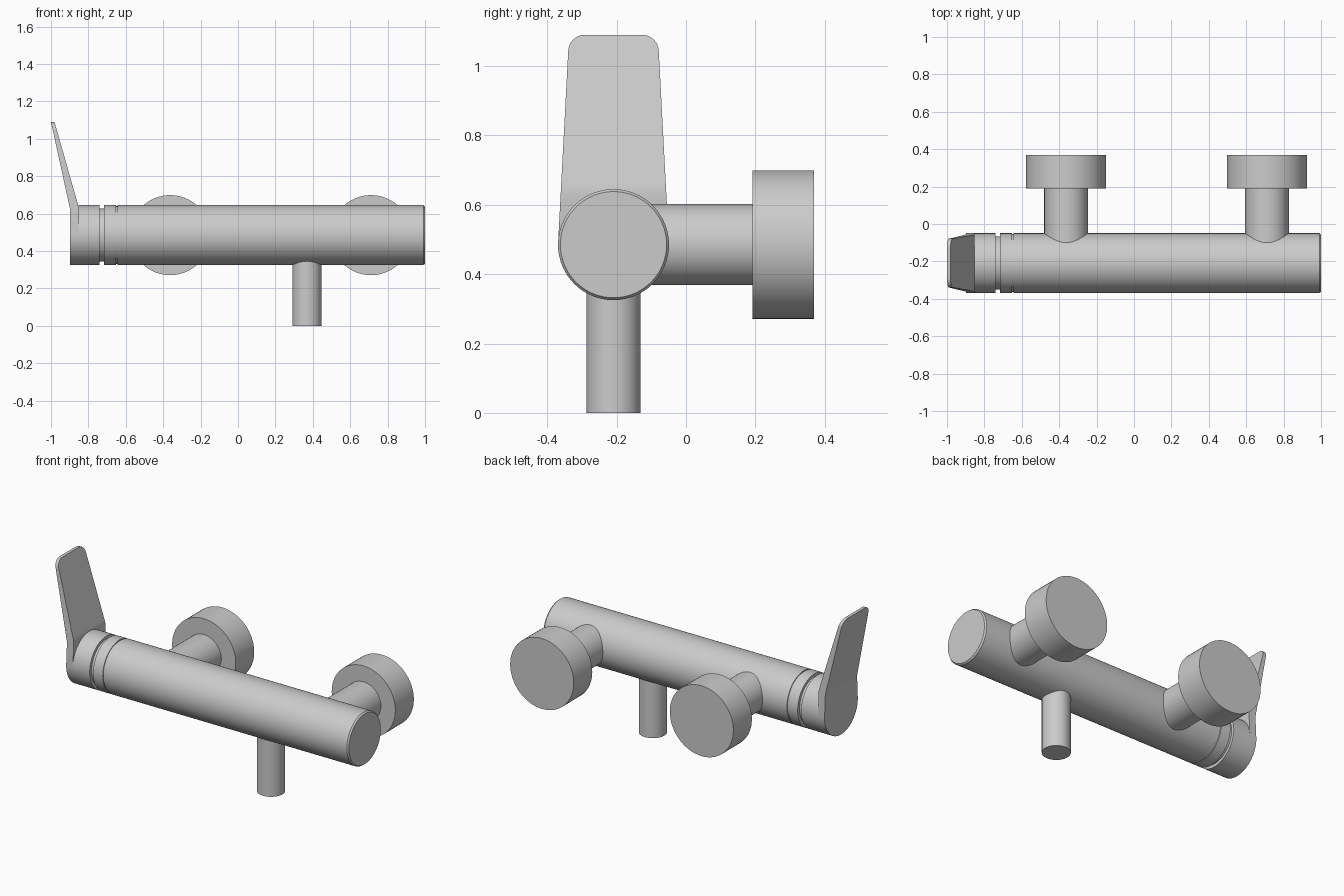
import bpy, bmesh, math
from mathutils import Vector

if "Cube" in bpy.data.objects:
    bpy.data.objects.remove(bpy.data.objects["Cube"])

CY, CZ, R = -0.209, 0.485, 0.16      # axis and radius of the main body


def finish(name, bm):
    bmesh.ops.recalc_face_normals(bm, faces=bm.faces)
    me = bpy.data.meshes.new(name)
    bm.to_mesh(me)
    bm.free()
    ob = bpy.data.objects.new(name, me)
    bpy.context.collection.objects.link(ob)
    bpy.ops.object.select_all(action='DESELECT')
    bpy.context.view_layer.objects.active = ob
    ob.select_set(True)
    bpy.ops.object.shade_smooth_by_angle(angle=math.radians(25))
    return ob


def skin(bm, rings):
    """Bridge equal-length closed rings of points and cap both ends."""
    vs = [[bm.verts.new(p) for p in ring] for ring in rings]
    n = len(vs[0])
    for a, b in zip(vs, vs[1:]):
        for i in range(n):
            j = (i + 1) % n
            bm.faces.new((a[i], a[j], b[j], b[i]))
    bm.faces.new(vs[0])
    bm.faces.new(vs[-1])


def lathe(name, origin, axis, profile, n=64):
    """Turn (distance, radius) points around an axis through origin."""
    o, ax = Vector(origin), Vector(axis)
    u = ax.orthogonal().normalized()
    w = ax.cross(u)
    bm = bmesh.new()
    skin(bm, [[o + ax * d + r * (u * math.cos(2 * math.pi * i / n) + w * math.sin(2 * math.pi * i / n))
               for i in range(n)] for d, r in profile])
    return finish(name, bm)


# Main tube with collar ring, fine seam and chamfered right end
lathe("mixer_body", (0, CY, CZ), (1, 0, 0), [
    (-0.741, 0.142), (-0.717, 0.142), (-0.717, R), (-0.652, R), (-0.652, 0.155),
    (-0.645, 0.155), (-0.645, R), (0.991, R), (1.0, 0.153)])

# Rotating cap behind the lever
lathe("handle_cap", (0, CY, CZ), (1, 0, 0), [(-0.853, R), (-0.74, R)])

# Lever: round disc at the bottom growing into a tapered, tilted blade
TOP, RC, HW = 1.09, 0.045, 0.128
rows = []
for i in range(1, 17):
    a = math.pi / 2 * i / 16
    rows.append((CZ - R * math.cos(a), R * math.sin(a)))


def taper(z):
    return R + (HW - R) * (z - CZ) / (TOP - CZ)


rows += [(z, taper(z)) for z in (0.56, 0.615, 0.63, 0.645, 0.66, 1.0, TOP - RC)]
for i in range(1, 9):
    a = math.pi / 2 * i / 8
    z = TOP - RC + RC * math.sin(a)
    rows.append((z, taper(z) - RC + RC * math.cos(a)))


def lean(z, start, x0, x1):
    t = max(0.0, (z - start) / (TOP - start))
    return x0 + (x1 - x0) * t


rings = []
for z, h in rows:
    xo = lean(z, 0.625, -0.898, -1.0)
    xi = lean(z, 0.64, -0.853, -0.981)
    rings.append([(xo, CY - h, z), (xi, CY - h, z), (xi, CY + h, z), (xo, CY + h, z)])
bm = bmesh.new()
skin(bm, rings)
finish("lever_handle", bm)

# Outlet pipe underneath
lathe("outlet_pipe", (0.369, CY, 0), (0, 0, 1), [(0, 0.078), (0.42, 0.078)])

# Two wall inlets with round cover flanges
for side, x in (("left", -0.363), ("right", 0.711)):
    lathe(side + "_inlet", (x, 0, CZ), (0, 1, 0), [
        (-0.17, 0.117), (0.191, 0.117), (0.191, 0.214), (0.369, 0.214)])
